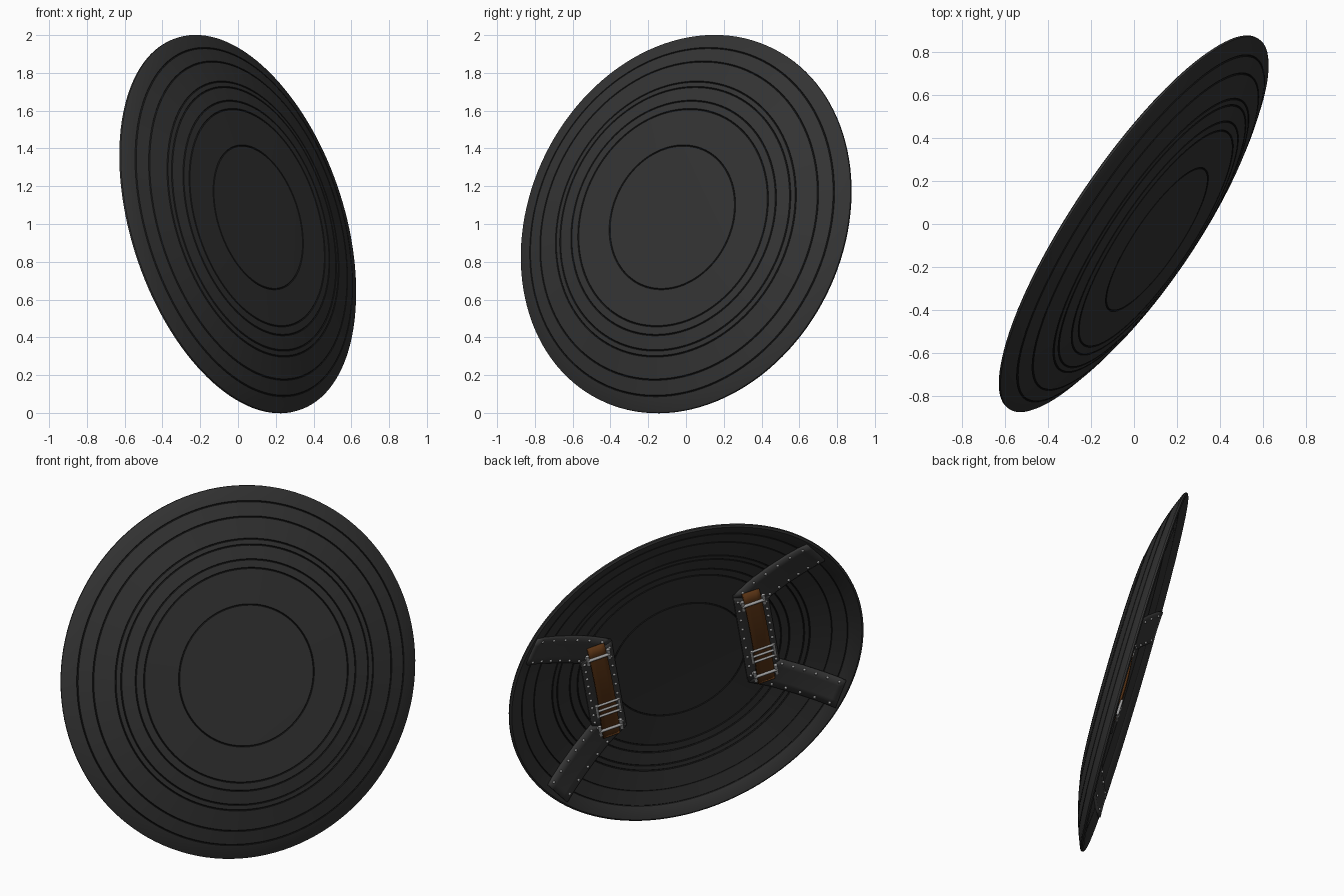
import bpy, bmesh, math
from mathutils import Matrix, Vector

cube = bpy.data.objects.get("Cube")
if cube:
    bpy.data.objects.remove(cube)


def material(name, rgb, rough=0.6):
    m = bpy.data.materials.new(name)
    m.use_nodes = True
    m.diffuse_color = (*rgb, 1)
    b = m.node_tree.nodes["Principled BSDF"]
    b.inputs["Base Color"].default_value = (*rgb, 1)
    b.inputs["Roughness"].default_value = rough
    return m


DARK = material("dark_grey", (0.033, 0.033, 0.033))
GROOVE = material("groove_black", (0.01, 0.01, 0.01))
STRAP = material("strap_grey", (0.04, 0.04, 0.04))
LEATHER = material("brown_leather", (0.1, 0.033, 0.007))
METAL = material("steel_grey", (0.35, 0.35, 0.35))

# Shield frame: u across, v along the handles, w towards the back
n = Vector((0.8, -0.54, 0.264)).normalized()
across = n.cross(Vector((0, 0, 1))).normalized()
up = across.cross(-n) * -1
TILT = math.radians(13.5)
eu = across * math.cos(TILT) + up * math.sin(TILT)
ev = up * math.cos(TILT) - across * math.sin(TILT)
FRAME = Matrix((eu, ev, -n)).transposed().to_4x4()
FRAME.translation = (0, 0, 1)

RADIUS = 1.037
THICK = 0.02
RINGS = [0.394, 0.596, 0.643, 0.723, 0.754, 0.873, 0.955]
DOME = [(0, 0.138), (0.394, 0.134), (0.596, 0.127), (0.643, 0.122), (0.723, 0.106),
        (0.754, 0.1), (0.873, 0.068), (0.955, 0.04), (RADIUS, 0.004)]


def dome(r):
    """Height of the front surface at radius r."""
    for (r0, h0), (r1, h1) in zip(DOME, DOME[1:]):
        if r <= r1:
            return h0 + (h1 - h0) * (r - r0) / (r1 - r0)
    return DOME[-1][1]


def back(u, v):
    """Depth of the back surface, measured along w."""
    return THICK - dome(math.hypot(u, v))


def finish(name, bm, mats, angle=30):
    for f in bm.faces:
        f.smooth = True
    for e in bm.edges:
        e.smooth = e.calc_face_angle(0) < math.radians(angle)
    me = bpy.data.meshes.new(name)
    bm.to_mesh(me)
    bm.free()
    for m in mats:
        me.materials.append(m)
    ob = bpy.data.objects.new(name, me)
    bpy.context.scene.collection.objects.link(ob)
    ob.matrix_world = FRAME
    return ob


# Domed disc: front and back profile with narrow ring grooves, spun round
def side_profile(offset, cut):
    pts = [(0, dome(0) - offset)]
    for r in RINGS:
        for dr, dh in ((-0.004, 0), (0, cut), (0.004, 0)):
            pts.append((r + dr, dome(r + dr) - offset + dh))
    return pts


profile = side_profile(0, -0.005)
profile += [(1.028, 0.01), (RADIUS, 0.003), (RADIUS, -0.007), (1.025, -0.013)]
profile += reversed(side_profile(THICK, 0.004))
bm = bmesh.new()
verts = [bm.verts.new((r, 0, -h)) for r, h in profile]
edges = [bm.edges.new(pair) for pair in zip(verts, verts[1:])]
bmesh.ops.spin(bm, geom=verts + edges, cent=(0, 0, 0), axis=(0, 0, 1),
               angle=math.tau, steps=128)
bmesh.ops.remove_doubles(bm, verts=bm.verts, dist=0.00005)
bmesh.ops.recalc_face_normals(bm, faces=bm.faces)
for f in bm.faces:
    radii = [math.hypot(v.co.x, v.co.y) for v in f.verts]
    f.material_index = int(max(radii) - min(radii) < 0.006 and
                           any(abs(sum(radii) / len(radii) - r) < 0.004 for r in RINGS))
finish("shield_disc", bm, [DARK, GROOVE])


def blend(quad, s, t):
    """Point in a quad: s along its length, t across its width."""
    a, b, c, d = (Vector(p) for p in quad)
    return a.lerp(b, s).lerp(d.lerp(c, s), t)


def sheet(name, quad, depth, mat, thickness, steps=14, rows=4):
    """Curved solid strip over a quad, with its depth given by a function."""
    bm = bmesh.new()
    grid = []
    for i in range(steps + 1):
        row = [blend(quad, i / steps, j / rows) for j in range(rows + 1)]
        grid.append([bm.verts.new((p.x, p.y, depth(p.x, p.y))) for p in row])
    for r0, r1 in zip(grid, grid[1:]):
        for j in range(rows):
            f = bm.faces.new((r0[j], r1[j], r1[j + 1], r0[j + 1]))
            f.normal_update()
            if f.normal.z < 0:
                f.normal_flip()
    ob = finish(name, bm, [mat])
    mod = ob.modifiers.new("thickness", "SOLIDIFY")
    mod.thickness = thickness
    mod.offset = 0
    return ob


def bar(bm, p, q, radius):
    p, q = Vector(p), Vector(q)
    turn = (q - p).to_track_quat("Z", "Y").to_matrix().to_4x4()
    bmesh.ops.create_cone(bm, cap_ends=True, segments=8, radius1=radius, radius2=radius,
                          depth=(q - p).length, matrix=Matrix.Translation((p + q) / 2) @ turn)


def handle_depth(u, v):
    return -0.084 + 0.035 * (1 - (v / 0.34) ** 2)


HANDLE_U = 0.458
for side, label in ((1, "left"), (-1, "right")):
    # Riveted bracket: a plate along the handle and two arms out to the rim
    plate = [(0.36, 0.325), (0.36, -0.325), (0.555, -0.24), (0.555, 0.24)]
    arm = [(0.36, 0.325), (0.795, 0.625), (0.88, 0.465), (0.555, 0.24)]
    parts = {"plate": (plate, 9), "upper_arm": (arm, 6),
             "lower_arm": ([(u, -v) for u, v in arm], 6)}
    rivets = bmesh.new()
    for part, (quad, count) in parts.items():
        quad = [(side * u, v) for u, v in quad]
        sheet(f"{label}_{part}", quad, lambda u, v: back(u, v) + 0.008, STRAP, 0.018)
        for t in (0.1, 0.9):
            for i in range(count):
                p = blend(quad, (i + 0.5) / count, t)
                spot = Matrix.Translation((p.x, p.y, back(p.x, p.y) + 0.018))
                bmesh.ops.create_icosphere(rivets, subdivisions=1, radius=0.009, matrix=spot)
    finish(f"{label}_rivets", rivets, [METAL], 60)

    # Arched leather handle
    c = side * HANDLE_U
    strip = [(c - 0.05, -0.345), (c - 0.05, 0.335), (c + 0.05, 0.335), (c + 0.05, -0.345)]
    sheet(f"{label}_handle", strip, handle_depth, LEATHER, 0.02)

    # Steel clamps at the handle ends
    clamps = bmesh.new()
    for v in (-0.27, 0.27):
        w = handle_depth(c, v) + 0.014
        bar(clamps, (c - 0.068, v, w), (c + 0.068, v, w), 0.009)
        for u in (c - 0.062, c + 0.062):
            bar(clamps, (u, v - 0.035, w - 0.004), (u, v + 0.035, w - 0.004), 0.01)
            bar(clamps, (u, v, w), (u, v, back(u, v)), 0.009)
    finish(f"{label}_clamps", clamps, [METAL], 50)

    # Buckle frame with a middle pin
    buckle = bmesh.new()
    w = handle_depth(c, -0.1) + 0.015
    for v in (-0.14, -0.1, -0.06):
        bar(buckle, (c - 0.068, v, w), (c + 0.068, v, w), 0.007)
    for u in (c - 0.066, c + 0.066):
        bar(buckle, (u, -0.145, w), (u, -0.055, w), 0.008)
    finish(f"{label}_buckle", buckle, [METAL], 50)
